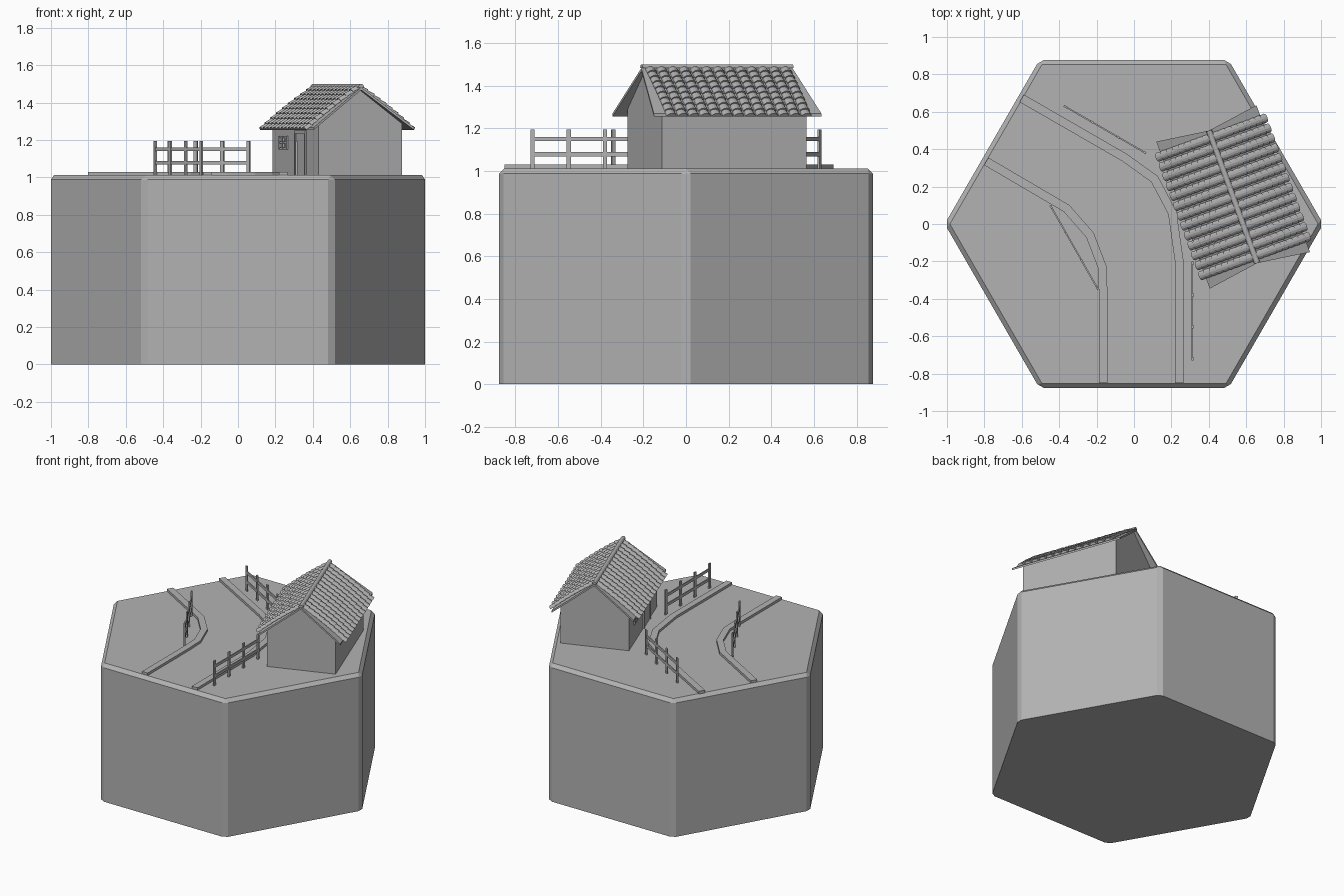
import bpy, bmesh, math
from math import sin, cos, pi, radians
from mathutils import Matrix, Vector

if "Cube" in bpy.data.objects:
    bpy.data.objects.remove(bpy.data.objects["Cube"])

HOUSE = Matrix.Translation((0.53, 0.145, 0)) @ Matrix.Rotation(radians(20), 4, 'Z')
STONE = bpy.data.materials.new("dark_grey")
STONE.diffuse_color = (0.45, 0.45, 0.45, 1)
STONE.use_nodes = True
STONE.node_tree.nodes["Principled BSDF"].inputs["Base Color"].default_value = STONE.diffuse_color


def finish(name, bm, matrix=None):
    bmesh.ops.recalc_face_normals(bm, faces=bm.faces)
    me = bpy.data.meshes.new(name)
    bm.to_mesh(me)
    bm.free()
    me.materials.append(STONE)
    ob = bpy.data.objects.new(name, me)
    bpy.context.collection.objects.link(ob)
    if matrix is not None:
        ob.matrix_world = matrix
    return ob


def add_box(bm, lo, hi):
    lo, hi = Vector(lo), Vector(hi)
    m = Matrix.Translation((lo + hi) / 2) @ Matrix.Diagonal((*(hi - lo), 1))
    bmesh.ops.create_cube(bm, size=1, matrix=m)


def loft(bm, rings):
    """Skin closed rings of points and cap both ends."""
    vs = [[bm.verts.new(p) for p in r] for r in rings]
    n = len(vs[0])
    for a, b in zip(vs, vs[1:]):
        for i in range(n):
            j = (i + 1) % n
            bm.faces.new((a[i], a[j], b[j], b[i]))
    bm.faces.new(vs[0])
    bm.faces.new(vs[-1])


# Hexagonal ground block, chamfered on the top and upright edges
bm = bmesh.new()
hexagon = [(1.012 * cos(i * pi / 3), 1.012 * sin(i * pi / 3)) for i in range(6)]
loft(bm, [[(x, y, z) for x, y in hexagon] for z in (0, 1.012)])
edges = [e for e in bm.edges if max(v.co.z for v in e.verts) > 0.5]
bmesh.ops.bevel(bm, geom=edges, offset=0.024, segments=1, affect='EDGES')
finish("ground_block", bm)


# Road curbs: a rectangular strip swept with mitred joins
def curb(name, path, half=0.023, top=1.03):
    pts = [Vector(p) for p in path]
    rings = []
    for i, p in enumerate(pts):
        d1 = (p - pts[i - 1]).normalized() if i else (pts[1] - p).normalized()
        d2 = (pts[i + 1] - p).normalized() if i < len(pts) - 1 else d1
        n1, n2 = Vector((-d1.y, d1.x)), Vector((-d2.y, d2.x))
        m = (n1 + n2).normalized()
        off = m * half / m.dot(n1)
        a, b = p + off, p - off
        rings.append([(a.x, a.y, 1.0), (a.x, a.y, top), (b.x, b.y, top), (b.x, b.y, 1.0)])
    bm = bmesh.new()
    loft(bm, rings)
    finish(name, bm)


curb("inner_curb", [(-0.79, 0.335), (-0.36, 0.083), (-0.235, -0.06), (-0.17, -0.23), (-0.165, -0.36), (-0.165, -0.85)])
curb("outer_curb", [(-0.6, 0.672), (-0.05, 0.355), (0.11, 0.24), (0.205, 0.06), (0.242, -0.2), (0.242, -0.85)])


# Fences: four posts and two rails between two end points
def fence(name, a, b):
    a, b = Vector((*a, 0)), Vector((*b, 0))
    d = b - a
    length = d.length
    bm = bmesh.new()
    for i in range(4):
        x = 0.01 + (length - 0.02) * i / 3
        add_box(bm, (x - 0.01, -0.005, 1.0), (x + 0.01, 0.005, 1.195))
    for z in (1.068, 1.14):
        add_box(bm, (0, -0.004, z), (length, 0.004, z + 0.02))
    finish(name, bm, Matrix.Translation(a) @ Matrix.Rotation(math.atan2(d.y, d.x), 4, 'Z'))


fence("left_fence", (-0.448, 0.1), (-0.192, -0.35))
fence("back_fence", (-0.375, 0.632), (0.065, 0.378))
fence("front_fence", (0.312, -0.2), (0.312, -0.73))

# House walls with gables reaching up to the roof underside
bm = bmesh.new()
profile = [(-0.237, 1.0), (0.237, 1.0), (0.237, 1.288), (0, 1.466), (-0.237, 1.288)]
loft(bm, [[(u, v, z) for u, z in profile] for v in (-0.36, 0.36)])
finish("house_walls", bm, HOUSE)

# Door on the road side: panel and frame
bm = bmesh.new()
add_box(bm, (-0.241, -0.16, 1.0), (-0.23, -0.02, 1.235))
for v in (-0.175, -0.02):
    add_box(bm, (-0.247, v, 1.0), (-0.23, v + 0.015, 1.25))
add_box(bm, (-0.247, -0.16, 1.235), (-0.23, -0.02, 1.25))
finish("door", bm, HOUSE)

# Window on the road side: frame and cross bars
bm = bmesh.new()
for v in (0.115, 0.172, 0.229):
    add_box(bm, (-0.247, v, 1.15), (-0.23, v + 0.012, 1.222))
for z in (1.15, 1.181, 1.212):
    add_box(bm, (-0.245, 0.115, z), (-0.23, 0.241, z + 0.01))
finish("window", bm, HOUSE)

# Roof slabs: each slope flares out a little towards the eave
RIDGE_Z, TAN = 1.482, 0.75
SLOPE = math.atan(TAN)
bm = bmesh.new()
for s in (-1, 1):
    rings = []
    for u, half in ((0, 0.377), (0.285, 0.418)):
        z = RIDGE_Z - TAN * u
        rings.append([(s * u, -half, z), (s * u, half, z),
                      (s * u, half, z - 0.014), (s * u, -half, z - 0.014)])
    loft(bm, rings)
finish("roof_slabs", bm, HOUSE)

# Roof tiles: overlapping tapered half-round tiles, each slope slightly bowed
COLS, ROWS, SEG = 13, 9, 6
run = 0.305 / cos(SLOPE)
bm = bmesh.new()
for s in (-1, 1):
    for c in range(COLS):
        v = -0.365 + 0.73 * (c + 0.5) / COLS
        for r in range(ROWS):
            rings = []
            for t, rad, lift in ((r, 0.022, -0.003), (r + 1.1, 0.025, 0.002)):
                f = min(t / ROWS, 1)
                d = f * run
                ring = []
                for k in range(SEG + 1):
                    a = pi * k / SEG
                    h = rad * 0.75 * sin(a) + lift + 0.007 * sin(pi * f)
                    ring.append((s * (d * cos(SLOPE) + h * sin(SLOPE)), v + rad * cos(a),
                                 RIDGE_Z - d * sin(SLOPE) + h * cos(SLOPE)))
                rings.append(ring)
            loft(bm, rings)
finish("roof_tiles", bm, HOUSE)

# Ridge cap
bm = bmesh.new()
cap = [(0.016 * cos(pi * k / 6), 1.482 + 0.018 * sin(pi * k / 6)) for k in range(7)]
loft(bm, [[(u, v, z) for u, z in cap] for v in (-0.377, 0.377)])
finish("ridge_cap", bm, HOUSE)
